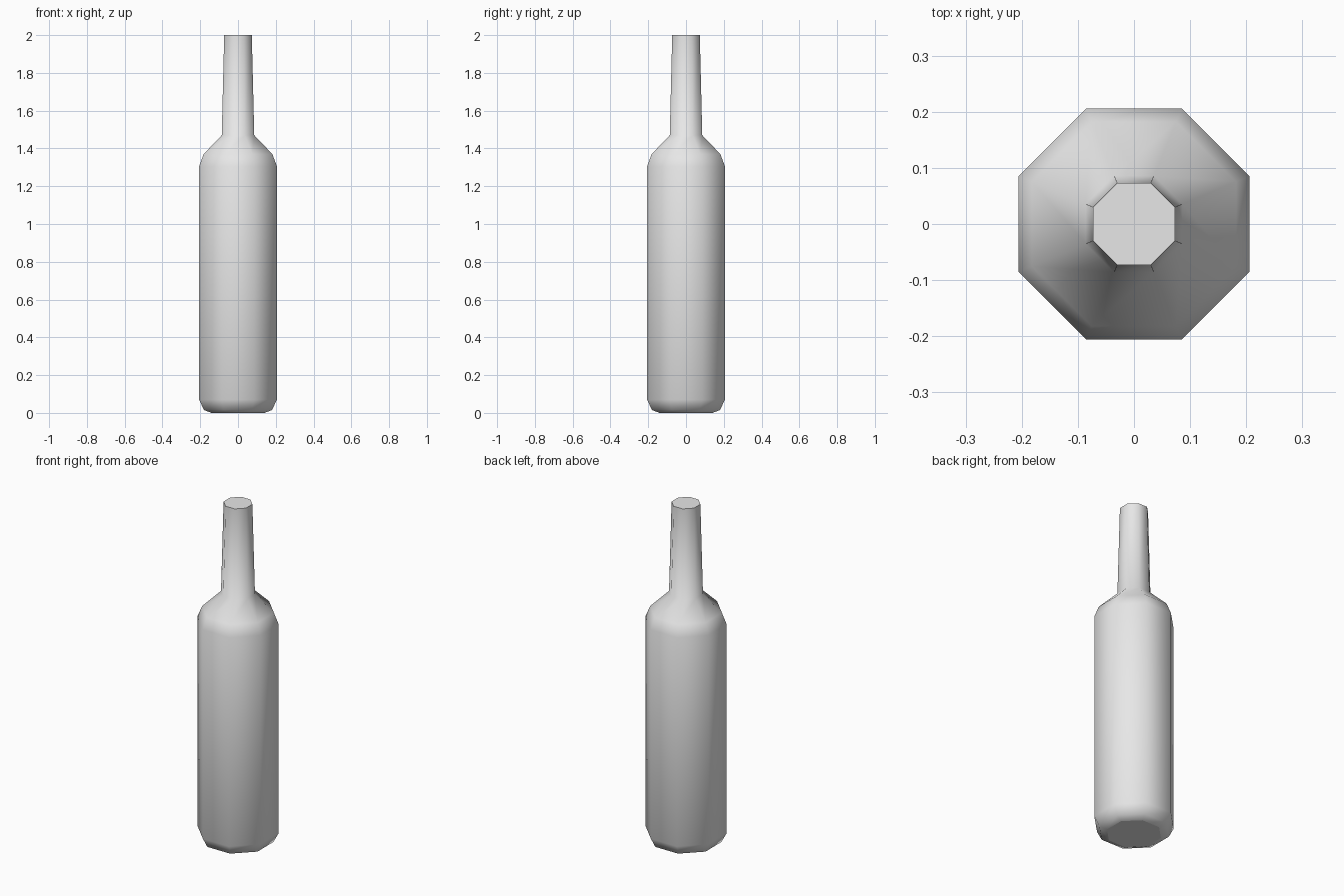
import bpy, bmesh
from math import pi, cos, sin

cube = bpy.data.objects.get("Cube")
if cube:
    bpy.data.objects.remove(cube)

SIDES = 8

# Bottle outline from base to mouth: (distance to flat side, height)
PROFILE = [(0.14, 0.0), (0.18, 0.015), (0.206, 0.07), (0.206, 1.305),
           (0.182, 1.37), (0.086, 1.47), (0.073, 2.0)]

glass = bpy.data.materials.new("light grey")
glass.use_nodes = True
grey = (0.8, 0.8, 0.8, 1)
glass.diffuse_color = grey
glass.node_tree.nodes["Principled BSDF"].inputs["Base Color"].default_value = grey


def ring(bm, apothem, z):
    """Octagon with flat sides facing the axes."""
    r = apothem / cos(pi / SIDES)
    angles = [(i + 0.5) * 2 * pi / SIDES for i in range(SIDES)]
    return [bm.verts.new((r * cos(a), r * sin(a), z)) for a in angles]


# Smooth wall lofted through the rings
bm = bmesh.new()
rings = [ring(bm, *p) for p in PROFILE]
for low, high in zip(rings, rings[1:]):
    for i in range(SIDES):
        j = (i + 1) % SIDES
        bm.faces.new((low[i], low[j], high[j], high[i])).smooth = True

# Flat base and mouth with sharp rims
for cap in (bm.faces.new(rings[0][::-1]), bm.faces.new(rings[-1])):
    cap.smooth = False
    for e in cap.edges:
        e.smooth = False

mesh = bpy.data.meshes.new("bottle")
bm.to_mesh(mesh)
bm.free()
mesh.materials.append(glass)
bottle = bpy.data.objects.new("bottle", mesh)
bpy.context.collection.objects.link(bottle)
